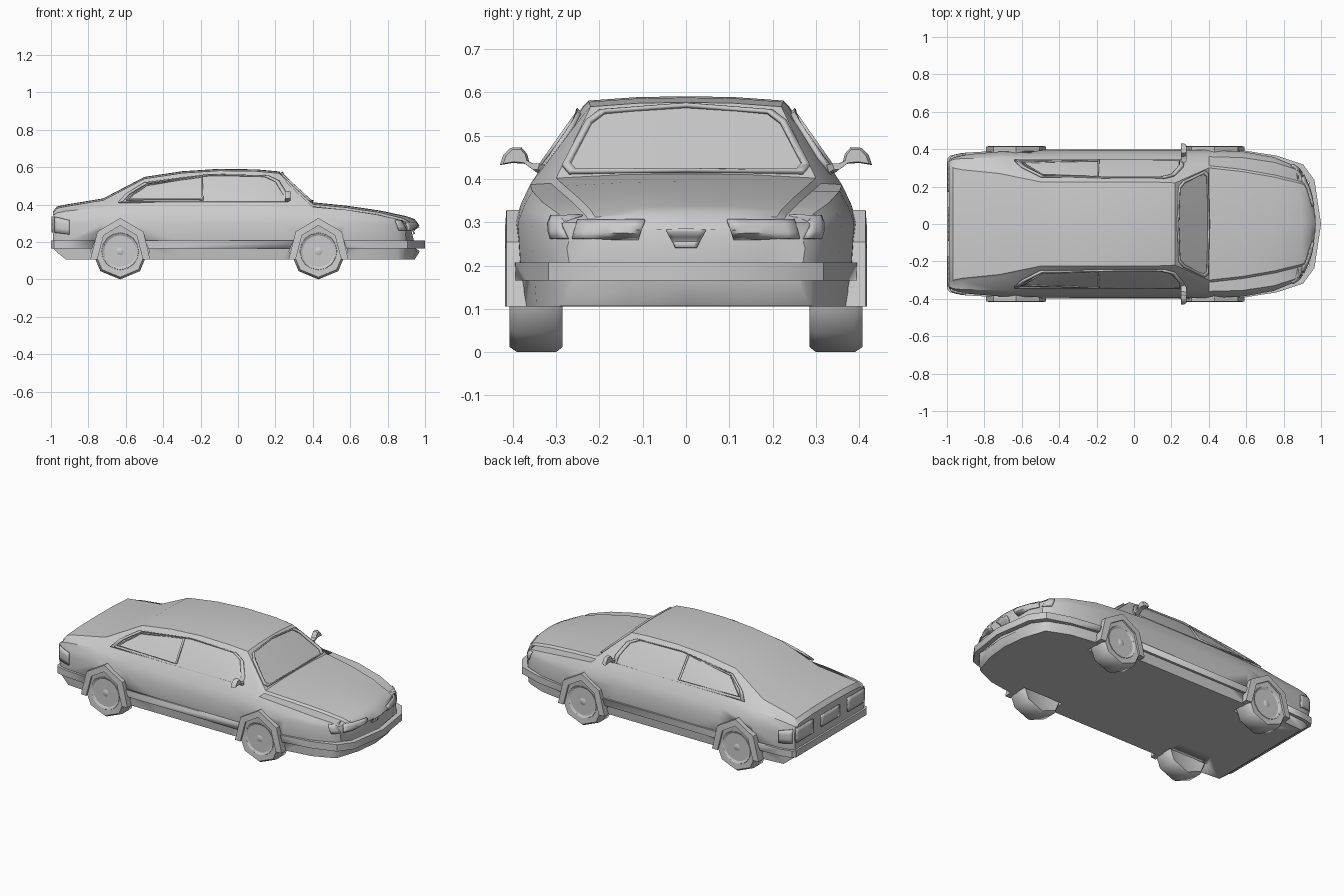
import bpy, bmesh, math
from mathutils import Vector
from mathutils.bvhtree import BVHTree

if "Cube" in bpy.data.objects:
    bpy.data.objects.remove(bpy.data.objects["Cube"])


def mk(name, verts, faces, mirror=False, solid=0, angle=40):
    me = bpy.data.meshes.new(name)
    me.from_pydata([tuple(v) for v in verts], [], faces)
    bm = bmesh.new()
    bm.from_mesh(me)
    bmesh.ops.remove_doubles(bm, verts=bm.verts, dist=1e-5)
    bmesh.ops.recalc_face_normals(bm, faces=bm.faces)
    bm.to_mesh(me)
    bm.free()
    ob = bpy.data.objects.new(name, me)
    bpy.context.collection.objects.link(ob)
    bpy.ops.object.select_all(action='DESELECT')
    ob.select_set(True)
    bpy.context.view_layer.objects.active = ob
    bpy.ops.object.shade_smooth_by_angle(angle=math.radians(angle))
    if solid:
        m = ob.modifiers.new("thickness", 'SOLIDIFY')
        m.thickness, m.offset = solid, 0
    if mirror:
        m = ob.modifiers.new("mirror", 'MIRROR')
        m.use_axis = (False, True, False)
    return ob


def loft(rings, closed=False, caps=True):
    """Faces joining equal-length closed rings of points."""
    n, k = len(rings[0]), len(rings)
    faces = [(i * n + j, i * n + (j + 1) % n, (i + 1) % k * n + (j + 1) % n, (i + 1) % k * n + j)
             for i in range(k if closed else k - 1) for j in range(n)]
    if caps and not closed:
        faces += [tuple(range(n)), tuple(range((k - 1) * n, k * n))]
    return [v for r in rings for v in r], faces


def lathe(name, cx, cz, profile, n, **kw):
    """Spin (radius, y) points about a wheel axle."""
    rings = [[(cx + r * math.cos(2 * math.pi * j / n), y, cz + r * math.sin(2 * math.pi * j / n))
              for j in range(n)] for r, y in profile]
    return mk(name, *loft(rings), **kw)


# Body shell: x, bottom z, bottom half width, max half width, belt z, belt half width, top z, top half width
stations = [
    (-.988, .165, .33, .345, .345, .335, .365, .30),
    (-.968, .145, .345, .36, .355, .345, .39, .30),
    (-.92, .106, .355, .37, .365, .35, .40, .29),
    (-.72, .105, .37, .387, .385, .355, .433, .27),
    (-.50, .105, .375, .392, .405, .345, .548, .225),
    (-.30, .105, .375, .395, .41, .345, .578, .225),
    (-.10, .105, .375, .395, .41, .345, .591, .225),
    (.10, .105, .375, .395, .41, .345, .588, .225),
    (.22, .105, .375, .395, .41, .345, .577, .22),
    (.40, .105, .375, .395, .387, .36, .412, .30),
    (.58, .105, .37, .388, .372, .355, .394, .28),
    (.76, .105, .345, .358, .345, .33, .368, .25),
    (.90, .105, .30, .315, .32, .295, .338, .22),
    (.945, .107, .285, .295, .30, .28, .322, .21),
    (.972, .15, .265, .275, .27, .265, .285, .20),
]
rings = []
for x, zb, wl, w, ze, wb, zt, wt in stations:
    zs = min(.30, ze - .03)
    half = [(wl * .5, zb), (wl, zb), (w - .006, .20), (w, zs), (w * .6 + wb * .4, (zs + ze) / 2),
            (wb, ze), (wt + .012, zt - .022), (wt, zt - .01), (wt * .5, zt - .002)]
    sec = [(0, zb)] + half + [(0, zt)] + [(-y, z) for y, z in reversed(half)]
    bend = .075 * (max(0, x - .6) / .37) ** 2          # nose curves back at the sides
    rings.append([(x - bend * (y / w) ** 2, y, z) for y, z in sec])
body = mk("body", *loft(rings), angle=35)
bm = bmesh.new()
bm.from_mesh(body.data)
skin = BVHTree.FromBMesh(bm)
bm.free()

SIDE, DOWN, BACK, FWD = Vector((0, -1, 0)), Vector((0, 0, -1)), Vector((-1, 0, 0)), Vector((1, 0, 0))


def project(a, b, d, off):
    """Drop a 2D point onto the body along d and lift it slightly."""
    p = Vector((a, 0, b)) if d.y else Vector((a, b, 0)) if d.z else Vector((0, a, b))
    hit = skin.ray_cast(p - d * 3, d)[0] or skin.find_nearest(p - d)[0]
    return hit - d * off


def trim(name, pts, d, scale=.93, off=.006, **kw):
    """Raised frame following a window outline."""
    ca = (min(p[0] for p in pts) + max(p[0] for p in pts)) / 2
    cb = (min(p[1] for p in pts) + max(p[1] for p in pts)) / 2
    outer = [project(a, b, d, off) for a, b in pts]
    inner = [project(ca + (a - ca) * scale, cb + (b - cb) * scale, d, off) for a, b in pts]
    return mk(name, *loft([outer, inner], caps=False), solid=.012, **kw)


def panel(name, quad, d, nx=6, ny=3, off=.004, **kw):
    """Patch over a four-cornered area of the body."""
    q = [Vector(p) for p in quad]
    vs = []
    for j in range(ny + 1):
        for i in range(nx + 1):
            p = q[0].lerp(q[1], i / nx).lerp(q[3].lerp(q[2], i / nx), j / ny)
            vs.append(project(p.x, p.y, d, off))
    n = nx + 1
    fs = [(j * n + i, j * n + i + 1, (j + 1) * n + i + 1, (j + 1) * n + i)
          for j in range(ny) for i in range(nx)]
    return mk(name, vs, fs, solid=.008, **kw)


# Window frames
trim("side_window_frame", [(-.64, .412), (-.60, .455), (-.50, .515), (-.15, .56), (.16, .553),
                           (.22, .525), (.265, .45), (.265, .412)], SIDE * 1, mirror=True, scale=.95)
trim("rear_side_window", [(-.60, .425), (-.49, .505), (-.19, .55), (-.185, .425)],
     SIDE, mirror=True, scale=.96, off=.004)
trim("windshield_frame", [(.24, -.20), (.232, 0), (.24, .20), (.265, .232), (.375, .285), (.395, .27),
                          (.402, 0), (.395, -.27), (.375, -.285), (.265, -.232)], DOWN, scale=.94)

# Lights, grille and number plate
panel("headlight", [(.11, .262), (.262, .262), (.25, .305), (.095, .305)], BACK, mirror=True)
panel("headlight_side", [(.86, .262), (.90, .262), (.875, .315), (.84, .315)], SIDE, 3, mirror=True)
panel("grille", [(-.025, .242), (.025, .242), (.045, .282), (-.045, .282)], BACK, off=.007)
panel("tail_light", [(.17, .25), (.335, .25), (.335, .335), (.17, .335)], FWD, mirror=True)
panel("tail_light_side", [(-.98, .25), (-.90, .24), (-.90, .315), (-.98, .335)], SIDE, mirror=True)
panel("rear_plate", [(-.09, .255), (.09, .255), (.09, .325), (-.09, .325)], FWD, off=.003)

# Bumper and side moulding: one band right round the car
half = [(1, 0), (.965, .235), (.905, .318), (.76, .366), (.58, .394), (.40, .40), (-.50, .398),
        (-.72, .392), (-.92, .38), (-.985, .365), (-1, .345)]
path = half + [(x, -y) for x, y in reversed(half[1:])]
band = [[(x * s, y * s2, z) for s, s2, z in
         ((1, 1, .165), (1, 1, .207), (.97, .94, .207), (.97, .94, .165))] for x, y in path]
moulding = mk("bumper_band", *loft(band, closed=True), angle=30)

# Wheels, arches and wheel wells
outer = [(-.16, .106), (-.122, .255), (0, .328), (.125, .255), (.16, .106)]
inner = [(-.122, .106), (-.088, .235), (0, .288), (.088, .235), (.122, .106)]
for label, cx in (("rear", -.63), ("front", .43)):
    cz = .15
    arch = [[(cx + a, .34, b), (cx + a, .415, b), (cx + c, .418, e), (cx + c, .34, e)]
            for (a, b), (c, e) in zip(outer, inner)]
    mk(label + "_wheel_arch", *loft(arch), mirror=True, angle=20)
    lathe(label + "_tyre", cx, cz, [(.085, .30), (.138, .285), (.15, .30), (.15, .39), (.138, .408),
                                    (.10, .405), (.09, .375)], 8, mirror=True, angle=46)
    lathe(label + "_rim", cx, cz, [(.085, .375), (.085, .40), (.098, .407), (.103, .40)], 16, mirror=True)
    lathe(label + "_hub", cx, cz, [(.025, .37), (.025, .398), (.015, .404)], 8, mirror=True)
    vs, fs = [], []
    for k in range(8):                                   # spokes
        t = (k + .5) * math.pi / 4
        u, v = Vector((math.cos(t), 0, math.sin(t))), Vector((-math.sin(t), 0, math.cos(t)))
        c = Vector((cx, 0, cz))
        sv, sf = loft([[c + u * r + v * (w * e) + Vector((0, y, 0))
                        for e, y in ((-1, .372), (1, .372), (1, .398), (-1, .398))]
                       for r, w in ((.02, .006), (.088, .011))])
        fs += [tuple(i + len(vs) for i in f) for f in sf]
        vs += sv
    mk(label + "_spokes", vs, fs, mirror=True)
    for s in (1, -1):
        cutter = lathe("well_cutter", cx, cz, [(.157, .275 * s), (.157, .5 * s)], 8)
        cutter.hide_render = True
        for target in (body, moulding):
            bpy.context.view_layer.objects.active = target
            m = target.modifiers.new("well", 'BOOLEAN')
            m.object, m.operation, m.solver = cutter, 'DIFFERENCE', 'EXACT'
            bpy.ops.object.modifier_apply(modifier=m.name)
        bpy.data.objects.remove(cutter)

# Door mirrors
shape = [(.33, .415), (.345, .415), (.372, .435), (.40, .437), (.43, .432), (.422, .455), (.405, .472),
         (.38, .473), (.367, .458), (.362, .44), (.345, .432), (.325, .432)]
mk("door_mirror", *loft([[(x, .39 + (y - .39) * s, .45 + (z - .45) * s) for y, z in shape]
                         for x, s in ((.252, 1), (.268, 1), (.28, .8))]), mirror=True)
